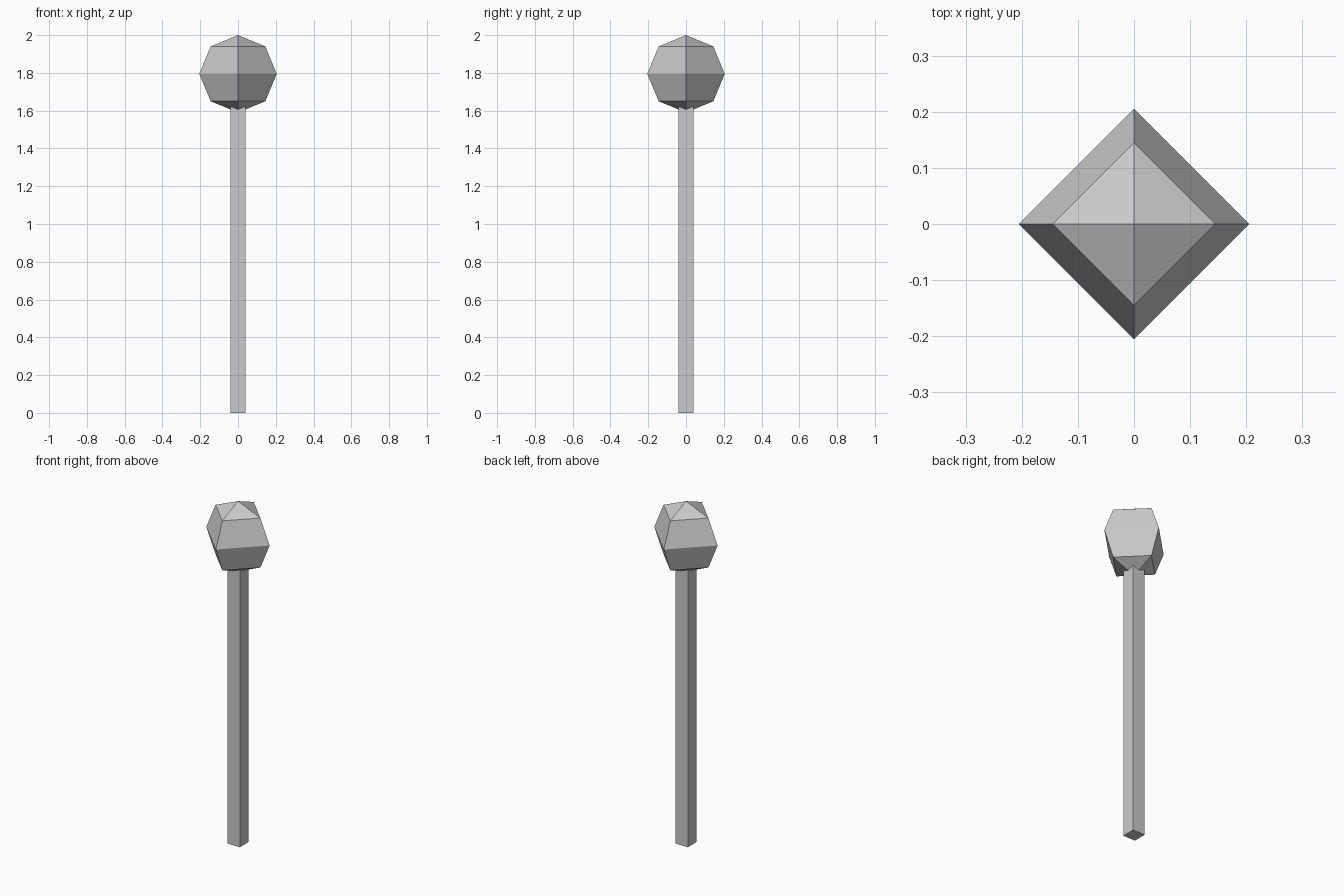
import bpy, bmesh
from mathutils import Matrix

if "Cube" in bpy.data.objects:
    bpy.data.objects.remove(bpy.data.objects["Cube"])


def add_object(name, bm):
    mesh = bpy.data.meshes.new(name)
    bm.to_mesh(mesh)
    bm.free()
    obj = bpy.data.objects.new(name, mesh)
    bpy.context.collection.objects.link(obj)
    return obj


# Square shaft, its top end tucked just inside the head
shaft_width, shaft_height = 0.08, 1.625
bm = bmesh.new()
bmesh.ops.create_cube(bm, size=1.0, matrix=(
    Matrix.Translation((0, 0, shaft_height / 2))
    @ Matrix.Diagonal((shaft_width, shaft_width, shaft_height, 1))))
add_object("shaft", bm)

# Four-sided low-poly ball head, corners on the x and y axes
radius = 0.205
bm = bmesh.new()
bmesh.ops.create_uvsphere(bm, u_segments=4, v_segments=4, radius=radius,
                          matrix=Matrix.Translation((0, 0, 2 - radius)))
add_object("head", bm)
